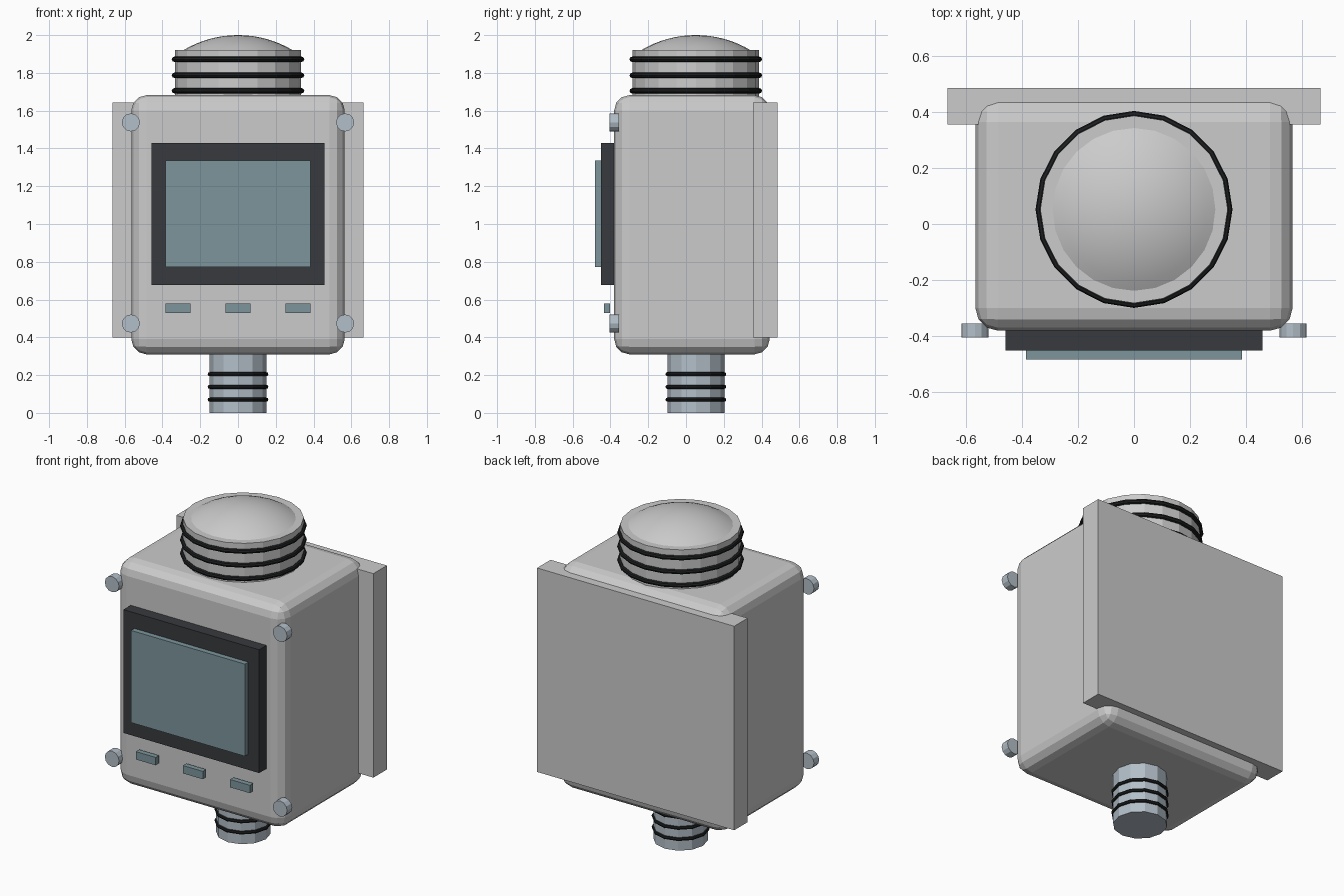
import bpy, bmesh
from math import pi, sin, cos, asin

if "Cube" in bpy.data.objects:
    bpy.data.objects.remove(bpy.data.objects["Cube"])


def colour(name, r, g, b):
    m = bpy.data.materials.new(name)
    m.diffuse_color = (r, g, b, 1)
    m.use_nodes = True
    m.node_tree.nodes["Principled BSDF"].inputs["Base Color"].default_value = m.diffuse_color
    return m


DARK = colour("dark_plastic", 0.04, 0.042, 0.048)
RUBBER = colour("black_rubber", 0.012, 0.013, 0.014)
GLASS = colour("screen_glass", 0.2, 0.3, 0.33)
STEEL = colour("blue_steel", 0.45, 0.52, 0.58)
AXIS_Y = 0.052  # shared centre line of top cap and bottom connector


def finish(obj, name, mat):
    obj.name = name
    if mat:
        obj.data.materials.append(mat)
    return obj


def box(name, x, y, z, mat=None, bevel=0):
    """Box from (min, max) ranges, with optional rounded edges."""
    bm = bmesh.new()
    bmesh.ops.create_cube(bm, size=1)
    for v in bm.verts:
        for i, (lo, hi) in enumerate((x, y, z)):
            v.co[i] = (lo + hi) / 2 + v.co[i] * (hi - lo)
    me = bpy.data.meshes.new(name)
    bm.to_mesh(me)
    bm.free()
    o = bpy.data.objects.new(name, me)
    bpy.context.collection.objects.link(o)
    if bevel:
        mod = o.modifiers.new("rounding", 'BEVEL')
        mod.width, mod.segments = bevel, 3
    return finish(o, name, mat)


def cylinder(name, r, depth, loc, sides, mat=None, rot=(0, 0, 0)):
    bpy.ops.mesh.primitive_cylinder_add(vertices=sides, radius=r, depth=depth,
                                        location=loc, rotation=rot)
    return finish(bpy.context.object, name, mat)


def rings(name, r, minor, heights, sides):
    for i, z in enumerate(heights):
        bpy.ops.mesh.primitive_torus_add(
            major_radius=r, minor_radius=minor, major_segments=sides,
            minor_segments=8, location=(0, AXIS_Y, z), rotation=(0, 0, pi / 2))
        finish(bpy.context.object, f"{name}_{i + 1}", RUBBER)


# Housing and wall plate
box("housing", (-0.565, 0.565), (-0.38, 0.443), (0.31, 1.682), bevel=0.08)
box("mounting_plate", (-0.665, 0.665), (0.355, 0.485), (0.398, 1.642))

# Display and buttons
box("display_bezel", (-0.458, 0.458), (-0.45, -0.36), (0.678, 1.43), DARK)
box("display_screen", (-0.384, 0.384), (-0.482, -0.43), (0.773, 1.335), GLASS)
for i, x in enumerate((-0.318, 0, 0.318)):
    box(f"button_{i + 1}", (x - 0.067, x + 0.067), (-0.435, -0.403), (0.53, 0.578), GLASS)

# Corner screws
for sx in (-1, 1):
    for z in (0.473, 1.538):
        cylinder(f"screw_{'left' if sx < 0 else 'right'}_{'low' if z < 1 else 'high'}",
                 0.048, 0.05, (sx * 0.567, -0.38, z), 12, STEEL, (pi / 2, 0, 0))

# Sensor cap with seals
cylinder("sensor_cap", 0.334, 0.28, (0, AXIS_Y, 1.78), 20)
rings("cap_seal", 0.337, 0.014, (1.705, 1.787, 1.872), 20)

# Shallow dome: spherical cap spun from a short arc
R, rim, sides = 0.566, 0.292, 24
bm = bmesh.new()
arc = asin(rim / R)
pts = [bm.verts.new((R * sin(arc * k / 8), 0, 2 - R + R * cos(arc * k / 8)))
       for k in range(9)]
edges = [bm.edges.new(pts[k:k + 2]) for k in range(8)]
bmesh.ops.spin(bm, geom=pts + edges, cent=(0, 0, 0), axis=(0, 0, 1),
               angle=2 * pi, steps=sides)
bmesh.ops.remove_doubles(bm, verts=bm.verts, dist=1e-4)
bmesh.ops.recalc_face_normals(bm, faces=bm.faces)
if sum(f.normal.z for f in bm.faces) < 0:
    bmesh.ops.reverse_faces(bm, faces=bm.faces)
for f in bm.faces:
    f.smooth = True
me = bpy.data.meshes.new("sensor_dome")
bm.to_mesh(me)
bm.free()
dome = bpy.data.objects.new("sensor_dome", me)
dome.location.y = AXIS_Y
bpy.context.collection.objects.link(dome)

# Cable connector with seals
cylinder("connector", 0.151, 0.33, (0, AXIS_Y, 0.165), 12, STEEL)
rings("connector_seal", 0.15, 0.011, (0.07, 0.138, 0.205), 12)
